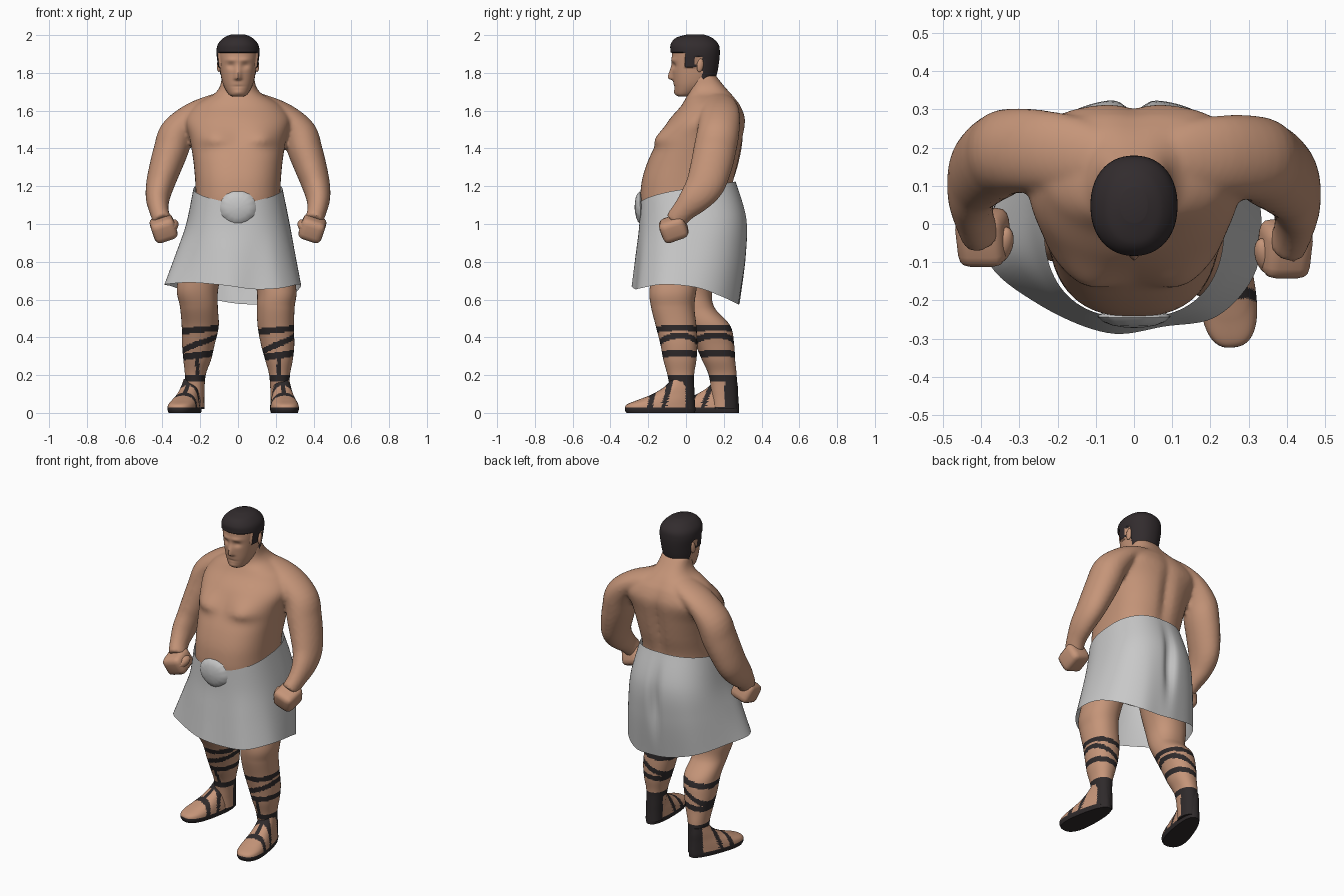
import bpy, bmesh, math
from mathutils import Vector, Matrix

if "Cube" in bpy.data.objects:
    bpy.data.objects.remove(bpy.data.objects["Cube"])

# ---- colours ----
def material(name, rgb):
    m = bpy.data.materials.new(name)
    m.diffuse_color = (*rgb, 1)
    m.use_nodes = True
    m.node_tree.nodes["Principled BSDF"].inputs["Base Color"].default_value = m.diffuse_color
    return m

SKIN = material("skin", (0.56, 0.30, 0.19))
CLOTH = material("pale cloth", (0.58, 0.58, 0.58))
HAIR = material("dark hair", (0.032, 0.025, 0.027))
LEATHER = material("dark leather", (0.028, 0.023, 0.024))
SHELL = material("shell grey", (0.57, 0.57, 0.57))

# ---- helpers ----
def spline(pts, t, closed=False):
    """Catmull-Rom through tuples, t in 0..1"""
    n = len(pts)
    f = t * (n if closed else n - 1)
    i = int(f) if closed else min(int(f), n - 2)
    u = f - i
    k = (lambda j: pts[j % n]) if closed else (lambda j: pts[max(0, min(n - 1, j))])
    return [0.5 * (2 * b + (c - a) * u + (2 * a - 5 * b + 4 * c - d) * u * u + (3 * b - a - 3 * c + d) * u ** 3)
            for a, b, c, d in zip(k(i - 1), k(i), k(i + 1), k(i + 2))]

def bump(*pairs):
    """gaussian falloff from (offset, width) pairs"""
    return math.exp(-sum((d / w) ** 2 for d, w in pairs))

def finish(name, bm, mats, rule=None, angle=50):
    bmesh.ops.recalc_face_normals(bm, faces=bm.faces)
    for f in bm.faces:
        f.smooth = True
        if rule:
            f.material_index = int(bool(rule(f.calc_center_median())))
    me = bpy.data.meshes.new(name)
    bm.to_mesh(me)
    bm.free()
    for m in mats:
        me.materials.append(m)
    me.set_sharp_from_angle(angle=math.radians(angle))
    ob = bpy.data.objects.new(name, me)
    bpy.context.collection.objects.link(ob)
    return ob

def skin_rings(name, rings, mats, rule=None, cap=True, angle=50):
    bm = bmesh.new()
    vr = [[bm.verts.new(p) for p in r] for r in rings]
    n = len(vr[0])
    for a, b in zip(vr, vr[1:]):
        for i in range(n):
            j = (i + 1) % n
            bm.faces.new((a[i], a[j], b[j], b[i]))
    if cap:
        bm.faces.new(vr[0])
        bm.faces.new(vr[-1])
    return finish(name, bm, mats, rule, angle)

def spow(v, p):
    return math.copysign(abs(v) ** p, v)

def loft(name, secs, mats, rule=None, warp=None, n=48, rows=60, e=2.2):
    """horizontal sections: (z, centre x, front y, back y, half width)"""
    rings = []
    for k in range(rows + 1):
        z, cx, yf, yb, rx = spline(secs, k / rows)
        ring = []
        for i in range(n):
            a = 2 * math.pi * i / n
            p = Vector((cx + rx * spow(math.cos(a), 2 / e),
                        (yf + yb) / 2 + (yb - yf) / 2 * spow(math.sin(a), 2 / e), z))
            ring.append(warp(p) if warp else p)
        rings.append(ring)
    return skin_rings(name, rings, mats, rule)

# ---- torso with chest, shoulder sweep and spine groove ----
def torso_warp(p):
    x, y, z = p
    if y < 0.03:
        p.y -= 0.036 * bump((abs(x) - 0.13, 0.085), (z - 1.45, 0.036 if z < 1.45 else 0.065))
    if y > 0.12:
        p.y -= 0.022 * bump((x, 0.035), (z - 1.4, 0.2))
    p.y += 0.4 * x * x * bump((z - 1.6, 0.09))
    return p

torso = loft("torso", [(0.85, 0, -0.12, 0.22, 0.2), (1.05, 0, -0.23, 0.25, 0.222), (1.2, 0, -0.238, 0.25, 0.225),
                       (1.33, 0, -0.203, 0.28, 0.236), (1.45, 0, -0.143, 0.302, 0.256), (1.55, 0, -0.09, 0.314, 0.28),
                       (1.62, 0, -0.03, 0.292, 0.24), (1.66, 0, -0.005, 0.265, 0.18), (1.69, 0, 0.01, 0.24, 0.125),
                       (1.73, 0, 0.015, 0.203, 0.095), (1.79, 0, 0.02, 0.155, 0.085)],
             [SKIN], warp=torso_warp, n=72, e=2.45)

# ---- head: face relief and raised hair ----
def is_hair(p):
    return (p.z > 1.905 or (p.y > -0.005 and p.z > 1.885) or (-0.005 < p.y < 0.05 and p.z > 1.83)
            or (p.y > 0.085 and p.z > 1.745 + 0.1 * max(0, 0.12 - p.y)))

def head_warp(p):
    x, y, z = p
    if y < -0.02:
        p.y += 0.011 * bump((abs(x) - 0.037, 0.022), (z - 1.838, 0.016))
        p.y -= 0.006 * bump((abs(x) - 0.035, 0.03), (z - 1.868, 0.012))
        p.y -= 0.026 * bump((x, 0.017), (min(0, z - 1.772), 0.009), (max(0, z - 1.772), 0.05))
        p.y += 0.003 * bump((x, 0.03), (z - 1.728, 0.006))
        p.y -= 0.006 * bump((x, 0.025), (z - 1.695, 0.014))
    if is_hair(p):
        out = Vector((x, (y - 0.05), 0.3 * (z - 1.85)))
        p += out.normalized() * 0.009
    return p

loft("head", [(1.675, 0, -0.04, 0.02, 0.028), (1.688, 0, -0.054, 0.05, 0.05), (1.73, 0, -0.064, 0.12, 0.075),
              (1.78, 0, -0.07, 0.15, 0.089), (1.85, 0, -0.075, 0.165, 0.099), (1.91, 0, -0.074, 0.17, 0.105),
              (1.95, 0, -0.072, 0.163, 0.097), (1.982, 0, -0.045, 0.13, 0.067), (1.996, 0, 0.01, 0.09, 0.03)],
     [SKIN, HAIR], is_hair, head_warp, n=88, rows=90)

# ---- ears, arms, fists: both sides ----
def ball(name, loc, scale, mat, rot=(0, 0, 0)):
    bm = bmesh.new()
    bmesh.ops.create_uvsphere(bm, u_segments=20, v_segments=12, radius=1)
    ob = finish(name, bm, [mat])
    ob.location, ob.scale, ob.rotation_euler = loc, scale, rot
    return ob

ARM = [(0.04, 0.15, 1.66, 0.05, 0.08), (0.15, 0.175, 1.622, 0.058, 0.1), (0.25, 0.185, 1.567, 0.07, 0.108),
       (0.325, 0.18, 1.48, 0.092, 0.112),
       (0.355, 0.165, 1.39, 0.092, 0.113), (0.385, 0.145, 1.3, 0.085, 0.11), (0.412, 0.115, 1.21, 0.075, 0.103),
       (0.425, 0.06, 1.135, 0.063, 0.084), (0.418, 0.0, 1.07, 0.051, 0.062), (0.4, -0.045, 1.015, 0.049, 0.057)]

def arm(side):
    rings = []
    for k in range(37):
        s = spline(ARM, k / 36)
        c = Vector(s[:3])
        c.y -= side * 0.013 * min(1, k / 15)
        t = Vector(spline(ARM, min(1, k / 36 + 0.02))[:3]) - Vector(spline(ARM, max(0, k / 36 - 0.02))[:3])
        # side axis swings from up at the neck to outward along the arm
        u = Vector((-t.z, 0, t.x)).normalized()
        v = t.cross(u).normalized()
        ring = []
        for i in range(28):
            a = 2 * math.pi * i / 28
            p = c + u * s[3] * math.cos(a) + v * s[4] * math.sin(a)
            ring.append((p.x * side, p.y, p.z))
        rings.append(ring)
    return skin_rings("arm", rings, [SKIN])

def fist(side):
    bm = bmesh.new()
    bmesh.ops.create_cube(bm, size=1)
    bmesh.ops.scale(bm, vec=(0.128, 0.14, 0.118), verts=bm.verts)
    bmesh.ops.bevel(bm, geom=bm.edges[:], offset=0.034, segments=3, profile=0.55, affect='EDGES')
    rot = Matrix.Rotation(side * 0.32, 3, 'Y') @ Matrix.Rotation(0.35, 3, 'X')
    bmesh.ops.rotate(bm, cent=(0, 0, 0), matrix=rot, verts=bm.verts)
    bmesh.ops.translate(bm, vec=(side * 0.394, -0.05 - side * 0.015, 0.977), verts=bm.verts)
    finish("fist", bm, [SKIN])
    ball("thumb", (side * 0.345, -0.07 - side * 0.015, 0.992), (0.028, 0.052, 0.028), SKIN, (0.4, 0, side * 0.3))

arms = []
for side in (1, -1):
    arms.append(arm(side))
    fist(side)
    ball("ear", (side * 0.1, 0.075, 1.84), (0.011, 0.018, 0.036), SKIN, (-0.15, 0, side * 0.25))

# fuse arms and torso into one smooth body
bm = bmesh.new()
for ob in [torso] + arms:
    bm.from_mesh(ob.data)
    bpy.data.objects.remove(ob)
body = finish("upper_body", bm, [SKIN])
fuse = body.modifiers.new("fuse", 'REMESH')
fuse.mode, fuse.voxel_size, fuse.use_smooth_shade = 'VOXEL', 0.011, True
relax = body.modifiers.new("relax", 'SMOOTH')
relax.factor, relax.iterations = 0.5, 5

# ---- legs with wrapped straps ----
def strap_rule(cx, cy):
    def rule(p):
        a = math.atan2(p.y - cy(p.z), p.x - cx)
        if p.z < 0.17:
            return p.z < 0.03 or p.y > cy(p.z) + 0.015
        bands = (0.44 + 0.012 * math.cos(a), 0.305 + 0.012 * math.cos(a), 0.185, 0.365 + 0.045 * math.cos(a))
        return (any(abs(p.z - b) < 0.0165 for b in bands)
                or (abs(p.x - cx) < 0.01 and p.y < cy(p.z) and p.z < 0.3))
    return rule

loft("forward_leg", [(0.95, 0.12, -0.12, 0.14, 0.1), (0.8, 0.172, -0.17, 0.08, 0.108), (0.65, 0.204, -0.193, 0.055, 0.105),
                     (0.56, 0.2, -0.185, 0.045, 0.1), (0.46, 0.2, -0.16, 0.055, 0.096), (0.36, 0.21, -0.135, 0.06, 0.088),
                     (0.28, 0.217, -0.12, 0.055, 0.073), (0.2, 0.22, -0.098, 0.043, 0.055),
                     (0.1, 0.222, -0.08, 0.045, 0.05), (0.02, 0.222, -0.07, 0.048, 0.05)],
     [SKIN, LEATHER], strap_rule(0.215, lambda z: -0.03), rows=130, n=56)
loft("rear_leg", [(0.95, -0.12, -0.08, 0.2, 0.1), (0.8, -0.18, -0.1, 0.18, 0.112), (0.66, -0.214, -0.085, 0.14, 0.11),
                  (0.56, -0.207, -0.05, 0.15, 0.1), (0.46, -0.2, 0.005, 0.235, 0.098), (0.36, -0.21, 0.05, 0.255, 0.086),
                  (0.28, -0.216, 0.085, 0.26, 0.073), (0.2, -0.226, 0.12, 0.268, 0.055),
                  (0.1, -0.228, 0.135, 0.272, 0.05), (0.02, -0.228, 0.14, 0.274, 0.05)],
     [SKIN, LEATHER], strap_rule(-0.215, lambda z: 0.19 - 0.15 * max(0, z - 0.25)), rows=130, n=56)

# ---- sandalled feet, heel at the local origin ----
def foot_warp(p):
    t = min(1, max(0, -p.y / 0.37))
    p.x *= 0.72 + 0.38 * t
    return p

def foot_rule(p):
    slant = p.y + 0.3 * (0.08 - p.z)
    return (p.z < 0.028 or p.y > -0.055 or abs(slant + 0.16) < 0.014 or abs(slant + 0.235) < 0.014
            or (abs(p.x) < 0.011 and -0.24 < p.y and p.z > 0.07))

for name, loc, turn in (("forward_foot", (0.222, 0.048, 0), 0.1), ("rear_foot", (-0.225, 0.278, 0), -0.27)):
    ob = loft(name, [(0, 0, -0.365, 0, 0.073), (0.02, 0, -0.373, 0.001, 0.078), (0.045, 0, -0.362, 0, 0.076),
                     (0.07, 0, -0.3, -0.002, 0.071), (0.1, 0, -0.225, -0.004, 0.064), (0.14, 0, -0.16, -0.006, 0.058),
                     (0.18, 0, -0.125, -0.012, 0.05)], [SKIN, LEATHER], foot_rule, foot_warp, n=110, rows=80, e=2.5)
    ob.location = loc
    ob.rotation_euler.z = turn

# ---- wrapped skirt: waist, hip, middle and uneven hem ----
HEM = [(-0.07, -0.285, 0.675), (0.08, -0.268, 0.655), (0.22, -0.24, 0.66), (0.32, -0.12, 0.68), (0.33, 0.05, 0.665),
       (0.28, 0.18, 0.62), (0.17, 0.265, 0.58), (0.05, 0.28, 0.575), (-0.08, 0.28, 0.59), (-0.24, 0.23, 0.63),
       (-0.35, 0.08, 0.67), (-0.385, -0.09, 0.68), (-0.25, -0.21, 0.69)]

def oval(a, yf, yb, rx, z):
    q = 0.81
    return (rx * spow(math.cos(a), q), (yf + yb) / 2 + (yb - yf) / 2 * spow(math.sin(a), q), z)

cols = []
for i in range(104):
    hem = spline(HEM, i / 104, True)
    a = math.atan2((hem[1] - 0.01) / 0.28, hem[0] / 0.34)
    back = (1 + math.sin(a)) / 2
    waist = oval(a, -0.245, 0.264, 0.236, 1.11 + 0.115 * back ** 0.6)
    hip = oval(a, -0.248, 0.322, 0.272, 0.99 + 0.04 * back)
    mid = [h * 0.55 + b * 0.45 for h, b in zip(hip, hem)]
    mid[1] += 0.014 * back
    col = []
    for k in range(25):
        p = Vector(spline([waist, hip, mid, hem], k / 24))
        if p.y > 0.1:
            p.y -= 0.035 * bump((p.x, 0.03), (p.z - 0.93, 0.17))
        col.append(p)
    cols.append(col)
skin_rings("skirt", [[c[k] for c in cols] for k in range(25)], [CLOTH], cap=False, angle=80)

# ---- scallop shell buckle, narrowing to its hinge ----
rings = []
for r, d in ((0.02, 0.03), (0.3, 0.028), (0.6, 0.023), (0.85, 0.014), (1, 0.0), (0.9, -0.008), (0.02, -0.01)):
    ring = []
    for i in range(96):
        a = 2 * math.pi * i / 96
        rib = 1 + 0.008 * math.cos(14 * a) * r
        low = max(0, -math.sin(a))
        z = 0.088 * r * rib * spow(math.sin(a), 0.9)
        x = 0.095 * r * rib * spow(math.cos(a), 0.9) * (1 - 0.3 * low ** 2)
        ring.append((x, -0.242 - d - 0.03 * z, 1.085 + z))
    rings.append(ring)
skin_rings("shell_buckle", rings, [SHELL])
